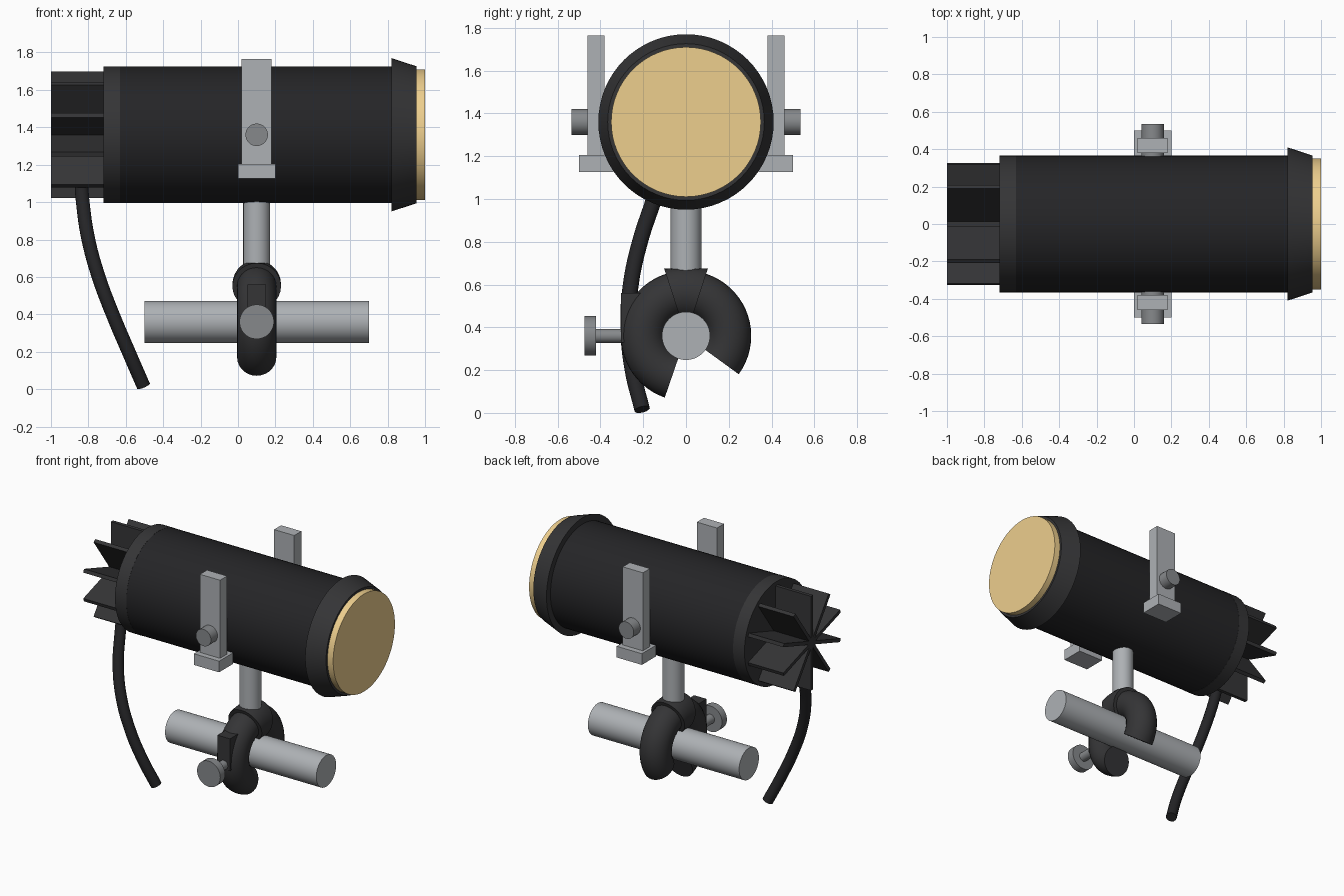
import bpy, bmesh
from math import sin, cos, radians, pi
from mathutils import Vector, Matrix

if "Cube" in bpy.data.objects:
    bpy.data.objects.remove(bpy.data.objects["Cube"])


def material(name, rgb):
    m = bpy.data.materials.new(name)
    m.diffuse_color = (*rgb, 1)
    m.use_nodes = True
    m.node_tree.nodes["Principled BSDF"].inputs["Base Color"].default_value = m.diffuse_color
    return m


BLACK = material("black_paint", (0.018, 0.018, 0.02))
DARK = material("dark_trim", (0.035, 0.035, 0.037))
METAL = material("bare_metal", (0.42, 0.44, 0.46))
STEEL = material("dull_steel", (0.24, 0.25, 0.26))
GOLD = material("amber_gel", (0.85, 0.62, 0.27))
CZ, PX, PZ = 1.36, 0.10, 0.36      # lamp axis height, mount x, pipe height


def finish(bm, name, mat, smooth=True):
    bmesh.ops.recalc_face_normals(bm, faces=bm.faces)
    me = bpy.data.meshes.new(name)
    bm.to_mesh(me)
    bm.free()
    ob = bpy.data.objects.new(name, me)
    bpy.context.collection.objects.link(ob)
    me.materials.append(mat)
    if smooth:
        bpy.ops.object.select_all(action='DESELECT')
        ob.select_set(True)
        bpy.context.view_layer.objects.active = ob
        bpy.ops.object.shade_smooth_by_angle(angle=radians(35))
    return ob


def rod(name, a, b, r1, mat, r2=None, n=48):
    a, b = Vector(a), Vector(b)
    d = b - a
    bm = bmesh.new()
    M = Matrix.Translation((a + b) / 2) @ d.to_track_quat('Z', 'Y').to_matrix().to_4x4()
    bmesh.ops.create_cone(bm, cap_ends=True, segments=n, radius1=r1,
                          radius2=r1 if r2 is None else r2, depth=d.length, matrix=M)
    return finish(bm, name, mat)


def box(name, lo, hi, mat, turn=None):
    lo, hi = Vector(lo), Vector(hi)
    bm = bmesh.new()
    M = Matrix.Translation((lo + hi) / 2) @ Matrix.Diagonal((*(hi - lo), 1))
    bmesh.ops.create_cube(bm, size=1, matrix=turn @ M if turn else M)
    return finish(bm, name, mat, False)


def ring_sector(name, a0, a1, minor, mat, steps, top=9.0, major=0.2, n=28):
    """Capped torus arc around the pipe, optionally flattened at height top."""
    bm = bmesh.new()
    rings = []
    for i in range(steps + 1):
        a = radians(a0 + (a1 - a0) * i / steps)
        ring = []
        for j in range(n):
            t = 2 * pi * j / n
            r = major + minor * cos(t)
            ring.append(bm.verts.new((PX + minor * sin(t), r * cos(a),
                                      min(PZ + r * sin(a), top))))
        rings.append(ring)
    for p, q in zip(rings, rings[1:]):
        for j in range(n):
            k = (j + 1) % n
            bm.faces.new((p[j], p[k], q[k], q[j]))
    bm.faces.new(rings[0])
    bm.faces.new(rings[-1])
    return finish(bm, name, mat)


# lamp housing, front hood and gel
rod("lamp_body", (-0.64, 0, CZ), (0.83, 0, CZ), 0.365, BLACK, n=64)
rod("rear_band", (-0.72, 0, CZ), (-0.63, 0, CZ), 0.366, DARK, n=64)
rod("front_hood", (0.82, 0, CZ), (0.955, 0, CZ), 0.41, DARK, 0.366, n=64)
rod("front_gel", (0.94, 0, CZ), (1.0, 0, CZ), 0.35, GOLD, n=64)

# radial cooling fins
for i in range(10):
    turn = Matrix.Translation((0, 0, CZ)) @ Matrix.Rotation(radians(36 * i), 4, 'X')
    box(f"cooling_fin_{i + 1}", (-1.0, -0.0125, 0), (-0.70, 0.0125, 0.338), DARK, turn)

# side brackets with feet and tilt knobs
for s, side in ((-1, "front"), (1, "back")):
    def span(a, b):
        return sorted((s * a, s * b))
    y0, y1 = span(0.38, 0.46)
    box(f"{side}_bracket", (0.02, y0, 1.20), (0.18, y1, 1.765), METAL)
    y0, y1 = span(0.34, 0.50)
    box(f"{side}_bracket_foot", (0.0, y0, 1.125), (0.2, y1, 1.205), METAL)
    rod(f"{side}_tilt_knob", (PX, s * 0.355, CZ), (PX, s * 0.535, CZ), 0.06, STEEL)

# post and pipe
rod("mount_post", (PX, 0, 0.60), (PX, 0, 1.06), 0.072, METAL)
rod("support_pipe", (-0.5, 0, PZ), (0.7, 0, PZ), 0.1125, METAL)

# hook clamp with collar, pad and thumb screw
ring_sector("clamp_hook", -36, 251, 0.105, DARK, 48)
ring_sector("clamp_collar", 72, 108, 0.13, DARK, 10, top=0.675)
box("clamp_pad", (0.05, -0.305, 0.33), (0.15, -0.20, 0.56), DARK)
rod("thumb_screw", (PX, -0.43, PZ), (PX, -0.22, PZ), 0.033, STEEL, n=24)
rod("thumb_screw_head", (PX, -0.475, PZ), (PX, -0.42, PZ), 0.092, STEEL)

# power cable
path = [(-0.84, -0.11, 1.14), (-0.83, -0.15, 1.0), (-0.80, -0.215, 0.8),
        (-0.745, -0.258, 0.6), (-0.67, -0.27, 0.4), (-0.585, -0.25, 0.2),
        (-0.505, -0.205, 0.016)]
cu = bpy.data.curves.new("power_cable", 'CURVE')
cu.dimensions = '3D'
cu.bevel_depth = 0.037
cu.bevel_resolution = 5
cu.use_fill_caps = True
sp = cu.splines.new('BEZIER')
sp.bezier_points.add(len(path) - 1)
for bp, p in zip(sp.bezier_points, path):
    bp.co = p
    bp.handle_left_type = bp.handle_right_type = 'AUTO'
cu.materials.append(BLACK)
cable = bpy.data.objects.new("power_cable", cu)
bpy.context.collection.objects.link(cable)
